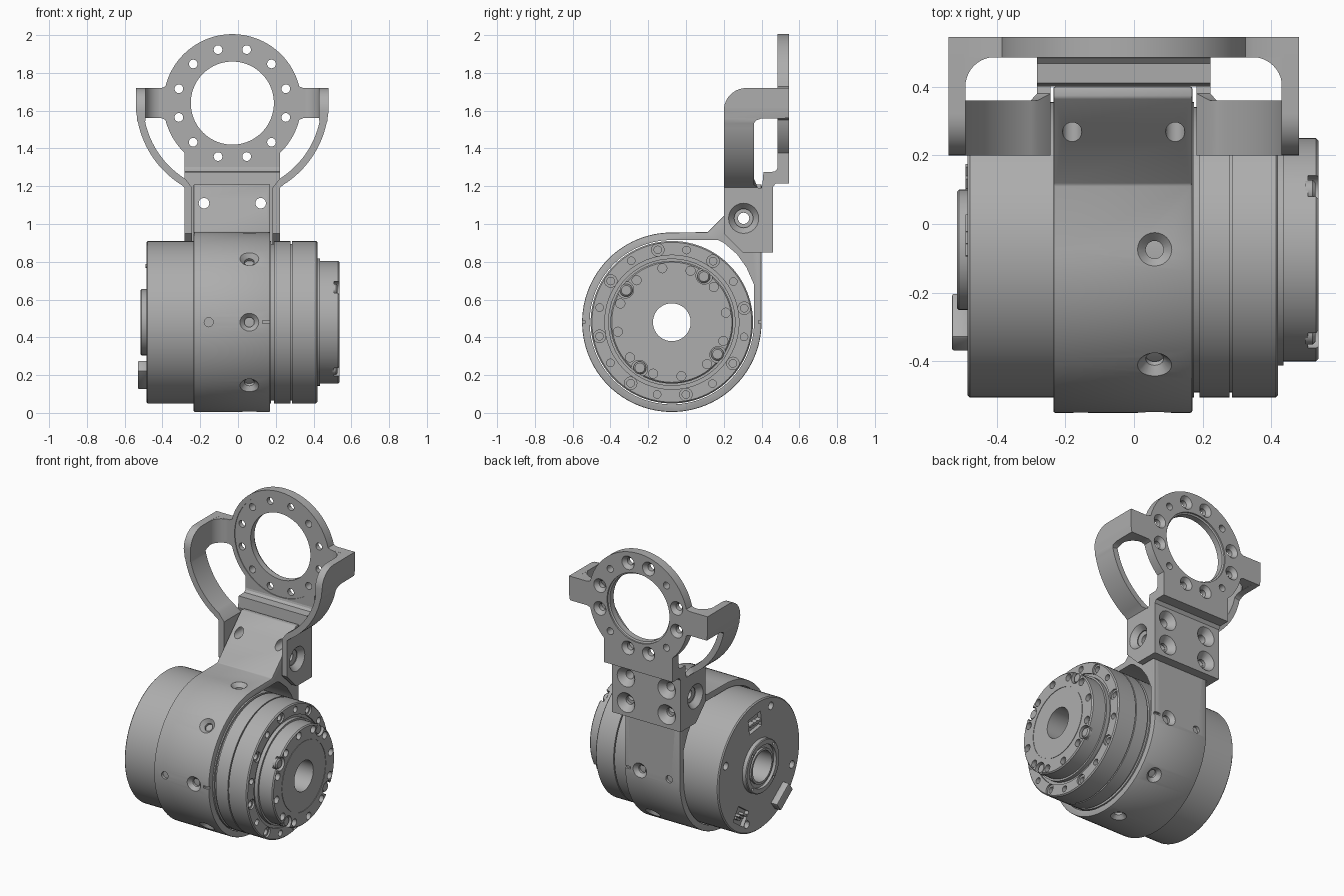
import bpy, bmesh
from math import sin, cos, radians, sqrt
from mathutils import Vector, Matrix

if "Cube" in bpy.data.objects:
    bpy.data.objects.remove(bpy.data.objects["Cube"])

grey = bpy.data.materials.new("machined grey")
grey.use_nodes = True
COLOUR = (0.42, 0.42, 0.42, 1)
grey.diffuse_color = COLOUR
grey.node_tree.nodes["Principled BSDF"].inputs["Base Color"].default_value = COLOUR

CX = -0.03                  # bracket centre in x
AY, AZ = -0.075, 0.48       # motor axis in y, z
RZ = 1.64                   # mounting ring height
X, Y = Vector((1, 0, 0)), Vector((0, 1, 0))


def arc(cx, cy, r, a0, a1, n):
    angles = [radians(a0 + (a1 - a0) * i / n) for i in range(n + 1)]
    return [(cx + r * cos(a), cy + r * sin(a)) for a in angles]


def prism(bm, pts, place, lo, hi):
    """Extrude a 2D outline; place(u, v, w) gives the 3D point."""
    a = [bm.verts.new(place(u, v, lo)) for u, v in pts]
    b = [bm.verts.new(place(u, v, hi)) for u, v in pts]
    bm.faces.new(a)
    bm.faces.new(b)
    for i in range(len(pts)):
        j = (i + 1) % len(pts)
        bm.faces.new((a[i], a[j], b[j], b[i]))


def along_x(y, z, x): return (x, y, z)
def along_y(x, z, y): return (x, y, z)
def along_z(x, y, z): return (x, y, z)


def lathe(bm, prof, pos, direction, n=24, closed=False):
    """Revolve (radius, height) points about a direction, from a position."""
    m = Matrix.Translation(pos) @ Vector(direction).to_track_quat('Z', 'Y').to_matrix().to_4x4()
    rings = [[bm.verts.new(m @ Vector((x, y, h))) for x, y in arc(0, 0, r, 0, 360 - 360 / n, n - 1)]
             for r, h in prof]
    pairs = list(zip(rings, rings[1:]))
    if closed:
        pairs.append((rings[-1], rings[0]))
    else:
        bm.faces.new(rings[0])
        bm.faces.new(rings[-1])
    for a, b in pairs:
        for i in range(n):
            j = (i + 1) % n
            bm.faces.new((a[i], a[j], b[j], b[i]))


def drill(bm, pos, direction, r, depth, sink=0.0, sink_depth=0.03, cone=True):
    """Cutter for a plain, countersunk or counterbored hole."""
    if sink:
        prof = [(sink, -0.03), (sink, 0 if cone else sink_depth), (r, sink_depth), (r, depth)]
    else:
        prof = [(r, -0.03), (r, depth)]
    lathe(bm, prof, pos, direction)


def box(bm, centre, size, turn=0):
    m = Matrix.Translation(centre) @ Matrix.Rotation(radians(turn), 4, 'X') @ Matrix.Diagonal((*size, 1))
    bmesh.ops.create_cube(bm, size=1, matrix=m)


def to_object(name, bm):
    bmesh.ops.recalc_face_normals(bm, faces=bm.faces)
    me = bpy.data.meshes.new(name)
    bm.to_mesh(me)
    bm.free()
    ob = bpy.data.objects.new(name, me)
    bpy.context.collection.objects.link(ob)
    return ob


def finish(name, bm, cutters=(), bevel=0):
    ob = to_object(name, bm)
    ob.data.materials.append(grey)
    bpy.ops.object.select_all(action='DESELECT')
    bpy.context.view_layer.objects.active = ob
    ob.select_set(True)
    if bevel:
        mod = ob.modifiers.new("edges", 'BEVEL')
        mod.width, mod.segments, mod.angle_limit = bevel, 2, radians(35)
        bpy.ops.object.modifier_apply(modifier=mod.name)
    for cut in cutters:
        helper = to_object("cutter", cut)
        helper.hide_render = True
        mod = ob.modifiers.new("cut", 'BOOLEAN')
        mod.operation, mod.solver, mod.object = 'DIFFERENCE', 'EXACT', helper
        bpy.ops.object.modifier_apply(modifier=mod.name)
        bpy.data.objects.remove(helper)
    bpy.ops.object.shade_smooth_by_angle(angle=radians(30))
    return ob


def around(x, radius, angle):
    a = radians(angle)
    return Vector((x, AY + radius * cos(a), AZ + radius * sin(a)))


# Motor body: one turned shape with hub, grooves, output flange and bore
body = [(.1, -.51), (.115, -.51), (.115, -.495), (.14, -.495), (.14, -.515), (.17, -.515),
        (.175, -.51), (.175, -.485), (.423, -.485), (.43, -.478), (.43, .175), (.415, .175),
        (.415, .19), (.43, .19), (.43, .278), (.415, .278), (.415, .285), (.43, .285),
        (.43, .413), (.423, .42), (.355, .42), (.355, .41), (.337, .41), (.337, .435),
        (.325, .435), (.325, .53), (.318, .537), (.232, .537), (.232, .534), (.228, .534),
        (.228, .537), (.1, .537)]
bm = bmesh.new()
lathe(bm, body, (0, AY, AZ), X, 96, closed=True)
cut = bmesh.new()
for k in range(8):
    drill(cut, around(.42, .39, 11 + 45 * k), -X, .02, .04, .033, .012, cone=False)
    drill(cut, around(.42, .39, 33.5 + 45 * k), -X, .02, .04)
for k in range(12):
    drill(cut, around(.537, .29, 10 + 30 * k), -X, .024, .03)
for k in range(4):
    drill(cut, around(.537, .3, 55 + 90 * k), -X, .044, .03)
    drill(cut, around(-.485, .37, 20 + 90 * k), X, .025, .03)
    drill(cut, around(-.515, .157, 45 + 90 * k), X, .009, .015)
# Connector pockets in the rear face
for radius, angle in ((.3, 82), (.33, 305)):
    box(cut, around(-.485, radius, angle), (.05, .1, .13), angle)
finish("motor_body", bm, [cut])

# Pins and sockets inside the pockets
bm = bmesh.new()
for radius, angle in ((.3, 82), (.33, 305)):
    for k in (-.035, 0, .035):
        box(bm, around(-.475, radius, angle) + Vector((0, k, 0)), (.03, .015, .05), angle)
finish("connector_pins", bm)

# Screws recessed in the output flange
bm = bmesh.new()
cut = bmesh.new()
for k in range(4):
    p = around(.5, .295, 55 + 90 * k)
    lathe(bm, [(.034, 0), (.034, .02), (.026, .028)], p, X)
    box(cut, p + X * .03, (.02, .036, .008), 25)
    box(cut, p + X * .03, (.02, .008, .036), 25)
finish("flange_screws", bm)
cut.free()

# Rear plug
bm = bmesh.new()
box(bm, around(-.505, .35, 233), (.05, .07, .16), 233)
finish("rear_plug", bm, bevel=.006)

# Clamp: tangent outline with a sloped shoulder, bored to fit the motor
bm = bmesh.new()
prism(bm, arc(AY, AZ, .475, 90, 360, 72) + [(.4, 1.21), (.368, 1.21), (.115, .957)],
      along_x, -.235, .17)
bore = bmesh.new()
prism(bore, arc(AY, AZ, .435, 90, 360, 72) + [(.36, .68), (.32, .77), (.27, .84), (.2, .9), (.17, .915)],
      along_x, -.4, .4)
cut = bmesh.new()
for angle in (0, 90, 135, 180, 225, 270, 315):
    drill(cut, around(.06, .475, angle), around(0, -1, angle) - around(0, 0, angle), .026, .08, .05, .025)
for s in (1, -1):
    drill(cut, (-.155, AY + s * .475, AZ), -s * Y, .024, .018)
    box(cut, (.155, AY + s * .475, AZ), (.05, .03, .016))
    drill(cut, (CX + s * .15, .46, 1.11), -Y, .028, .4)
    drill(cut, (CX + s * .15, .46, .96), -Y, .028, .12)
drill(cut, (-.3, .305, 1.03), X, .03, .6)
finish("clamp", bm, [bore, cut], bevel=.006)

# Bracket back with a step up to the ring plate
bm = bmesh.new()
prism(bm, [(.4, .85), (.46, .85), (.46, 1.195), (.475, 1.215), (.545, 1.215), (.545, 1.285),
           (.486, 1.305), (.482, 1.29), (.468, 1.277), (.41, 1.275), (.404, 1.2), (.4, 1.2)],
      along_x, CX - .2525, CX + .2525)
cut = bmesh.new()
for s in (1, -1):
    for z in (.94, 1.11):
        drill(cut, (CX + s * .15, .46, z), -Y, .028, .2, .065, .04)
finish("bracket_back", bm, [cut])

# Ring plate with side tabs and neck
R = .365
half = [(.2525, 1.285)] + arc(0, RZ, R, -46.2, -14, 12) + [(.375, 1.56), (.465, 1.56), (.465, 1.72), (.375, 1.72)]
half += arc(0, RZ, R, 14, 90, 28)
outline = half + [(-x, z) for x, z in half[-2::-1]]
bm = bmesh.new()
prism(bm, [(CX + x, z) for x, z in outline], along_y, .485, .545)
bore = bmesh.new()
lathe(bore, [(.335, -.05), (.335, .005), (.22, .005), (.22, .045), (.23, .05), (.23, .1)],
      (CX, .485, RZ), Y, 72)
cut = bmesh.new()
for k in range(12):
    x, z = arc(CX, RZ, .293, 15 + 30 * k, 0, 1)[0]
    drill(cut, (x, .545, z), -Y, .023, .1, 0 if k % 3 == 1 else .045, .025)
finish("ring_plate", bm, [bore, cut])

# Side arms: cheek, curved strap and rounded tab, swept as rectangles
stations = [(.2125, .85, .2525, .85, .3, .402), (.2125, .95, .2525, .95, .2, .402),
            (.2125, 1.19, .2525, 1.19, .2, .402), (.2125, 1.192, .2525, 1.192, .2, .38)]
for i in range(17):
    a = -58 + 46 * i / 16
    (xi, zi), (xo, zo) = arc(0, RZ, .472, a, 0, 1)[0], arc(0, RZ, .51, a, 0, 1)[0]
    stations.append((xi, zi, xo, zo, .2, .36))
for z, back in ((1.548, .37), (1.559, .4), (1.56, .545)):
    stations.append((.46, z, .504, z, .2, back))
for y, z in arc(.32, 1.6, .12, 180, 90, 10):
    stations.append((.46, z, .51, z, y, .545))
bm = bmesh.new()
cut = bmesh.new()
for s in (1, -1):
    rows = [[bm.verts.new((CX + s * x, y, z)) for x, z, y in
             ((xi, zi, y0), (xo, zo, y0), (xo, zo, y1), (xi, zi, y1))]
            for xi, zi, xo, zo, y0, y1 in stations]
    bm.faces.new(rows[0])
    bm.faces.new(rows[-1])
    for a, b in zip(rows, rows[1:]):
        for i in range(4):
            j = (i + 1) % 4
            bm.faces.new((a[i], a[j], b[j], b[i]))
    drill(cut, (CX + s * .2525, .305, 1.03), -s * X, .05, .06, .08, .035)
finish("side_arms", bm, [cut])

# Fillets where the arms turn into the tabs
bm = bmesh.new()
for s in (1, -1):
    pts = [(.465, .49)] + arc(.375, .4, .086, 0, 90, 10) + [(.375, .49)]
    prism(bm, [(CX + s * x, y) for x, y in pts], along_z, 1.5605, 1.7195)
finish("arm_fillets", bm)
